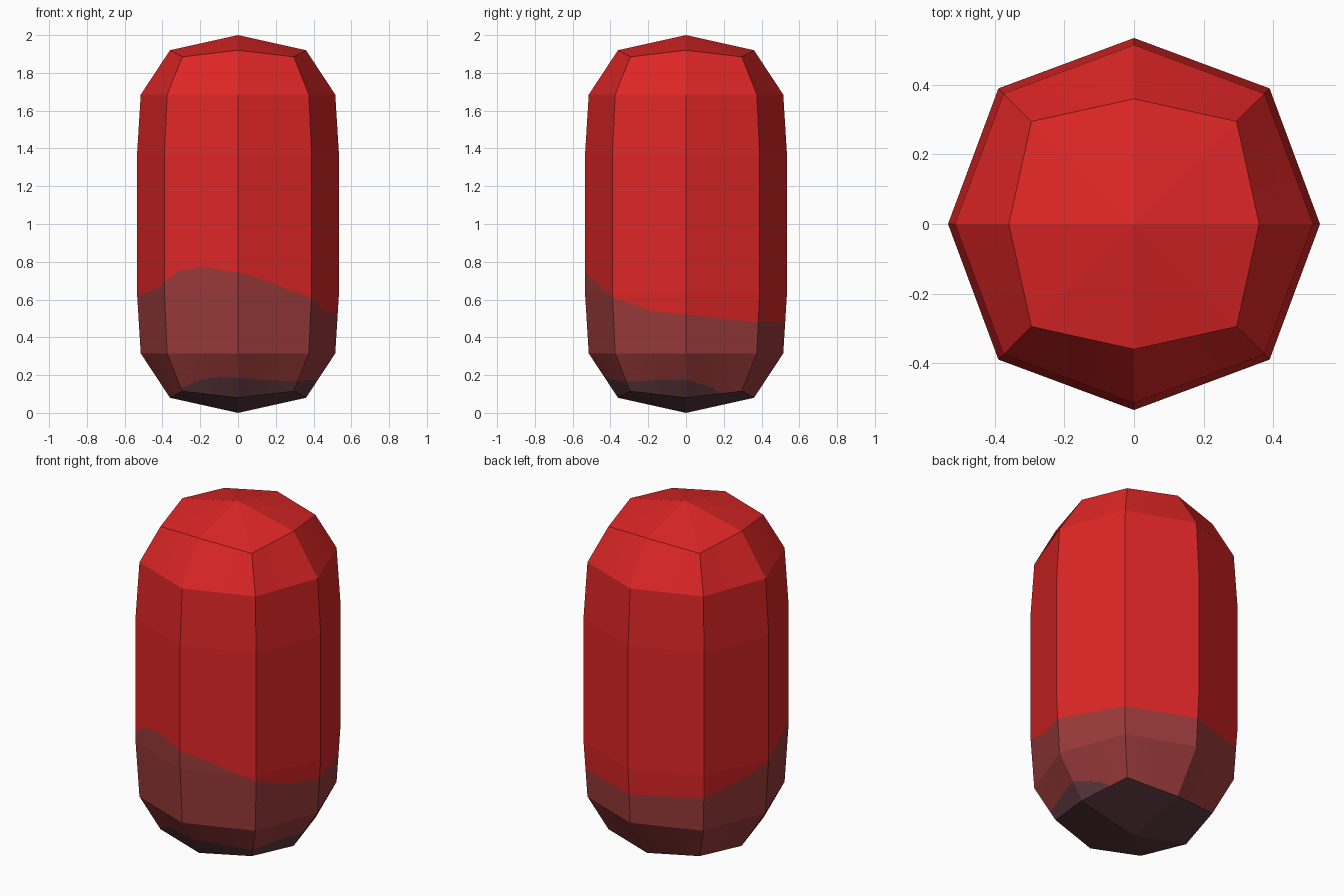
import bpy, bmesh, math
from mathutils import Vector

if "Cube" in bpy.data.objects:
    bpy.data.objects.remove(bpy.data.objects["Cube"])

COLS = 48                      # columns used to draw the wavy colour borders
STEP = 360 / COLS


def material(name, rgb):
    m = bpy.data.materials.new(name)
    m.diffuse_color = (*rgb, 1)
    m.use_nodes = True
    m.node_tree.nodes["Principled BSDF"].inputs["Base Color"].default_value = m.diffuse_color
    return m


def height(table, deg):
    """Border height at an angle, linear between table points."""
    deg %= 360
    for (a, za), (b, zb) in zip(table, table[1:]):
        if a <= deg <= b:
            return za + (zb - za) * (deg - a) / (b - a)


def azimuth(p):
    return math.degrees(math.atan2(p.y, p.x)) % 360


# Colour borders: (angle from +x, height)
GREY_BORDER = [(0, .52), (45, .48), (90, .485), (135, .51), (165, .565), (180, .62),
               (222, .67), (232, .75), (247, .775), (270, .745), (290, .69),
               (315, .61), (337, .54), (360, .52)]
DARK_BORDER = [(0, .175), (22, .135), (35, .08), (45, 0), (180, 0), (215, .08), (225, .13),
               (240, .175), (255, .19), (270, .185), (290, .175), (315, .165),
               (340, .175), (360, .175)]

# Eight-sided barrel: (mid radius, mid z, corner x/y, corner z)
RINGS = [(.36, .08, .295, .115), (.515, .315, .375, .315), (.535, .64, .39, .64),
         (.535, 1.36, .39, 1.36), (.515, 1.685, .375, 1.685), (.36, 1.92, .295, 1.885)]

bm = bmesh.new()
rings = []
for rm, zm, c, zc in RINGS:
    ring = []
    for i in range(8):
        a = math.radians(45 * i)
        r, z = (c * math.sqrt(2), zc) if i % 2 else (rm, zm)
        ring.append(bm.verts.new((r * math.cos(a), r * math.sin(a), z)))
    rings.append(ring)
for lo, hi in zip(rings, rings[1:]):
    for i in range(8):
        j = (i + 1) % 8
        bm.faces.new((lo[i], lo[j], hi[j], hi[i]))

# Split the side wall into narrow columns
for k in range(COLS // 2):
    if (k * STEP) % 45:
        a = math.radians(k * STEP)
        bmesh.ops.bisect_plane(bm, geom=bm.verts[:] + bm.edges[:] + bm.faces[:], dist=1e-5,
                               plane_co=(0, 0, 0), plane_no=(-math.sin(a), math.cos(a), 0))

# Cut the colour borders into each column
for table in (GREY_BORDER, DARK_BORDER):
    for k in range(COLS):
        a0, a1 = k * STEP, (k + 1) * STEP
        pts = [Vector((.52 * math.cos(math.radians(a)), .52 * math.sin(math.radians(a)),
                       height(table, a))) for a in (a0, a1)]
        if max(p.z for p in pts) < .08:
            continue
        mid = math.radians((a0 + a1) / 2)
        normal = (pts[1] - pts[0]).cross(Vector((math.cos(mid), math.sin(mid), 0)))
        faces = [f for f in bm.faces if a0 < azimuth(f.calc_center_median()) < a1]
        edges = {e for f in faces for e in f.edges}
        verts = {v for f in faces for v in f.verts}
        bmesh.ops.bisect_plane(bm, geom=list(verts) + list(edges) + faces, dist=1e-4,
                               plane_co=pts[0], plane_no=normal)

# Paint the side wall by height
for f in bm.faces:
    c = f.calc_center_median()
    a = azimuth(c)
    f.material_index = 2 if c.z < height(DARK_BORDER, a) else 1 if c.z < height(GREY_BORDER, a) else 0

# Top and bottom: four shallow faces each around a centre point
for z, mat in ((0, 2), (2, 0)):
    rim = [v for v in bm.verts if v.is_boundary and (v.co.z > 1) == (z > 1)]
    rim.sort(key=lambda v: (azimuth(v.co) + .01) % 360)
    pole = bm.verts.new((0, 0, z))
    n = len(rim)
    for q in range(4):
        lo = min(range(n), key=lambda i: abs((azimuth(rim[i].co) - 90 * q + 180) % 360 - 180))
        hi = min(range(n), key=lambda i: abs((azimuth(rim[i].co) - 90 * q + 90) % 360 - 180))
        span = [rim[(lo + s) % n] for s in range((hi - lo) % n + 1)]
        # fan from the pole to the corner keeps each face flat
        for v, w in zip(span, span[1:]):
            bm.faces.new((pole, v, w)).material_index = mat

bmesh.ops.recalc_face_normals(bm, faces=bm.faces[:])
mesh = bpy.data.meshes.new("barrel_body")
bm.to_mesh(mesh)
bm.free()
for m in (material("red", (.73, .019, .019)), material("grey_red", (.32, .042, .042)),
          material("dark_plum", (.11, .04, .05))):
    mesh.materials.append(m)
body = bpy.data.objects.new("barrel_body", mesh)
bpy.context.collection.objects.link(body)
